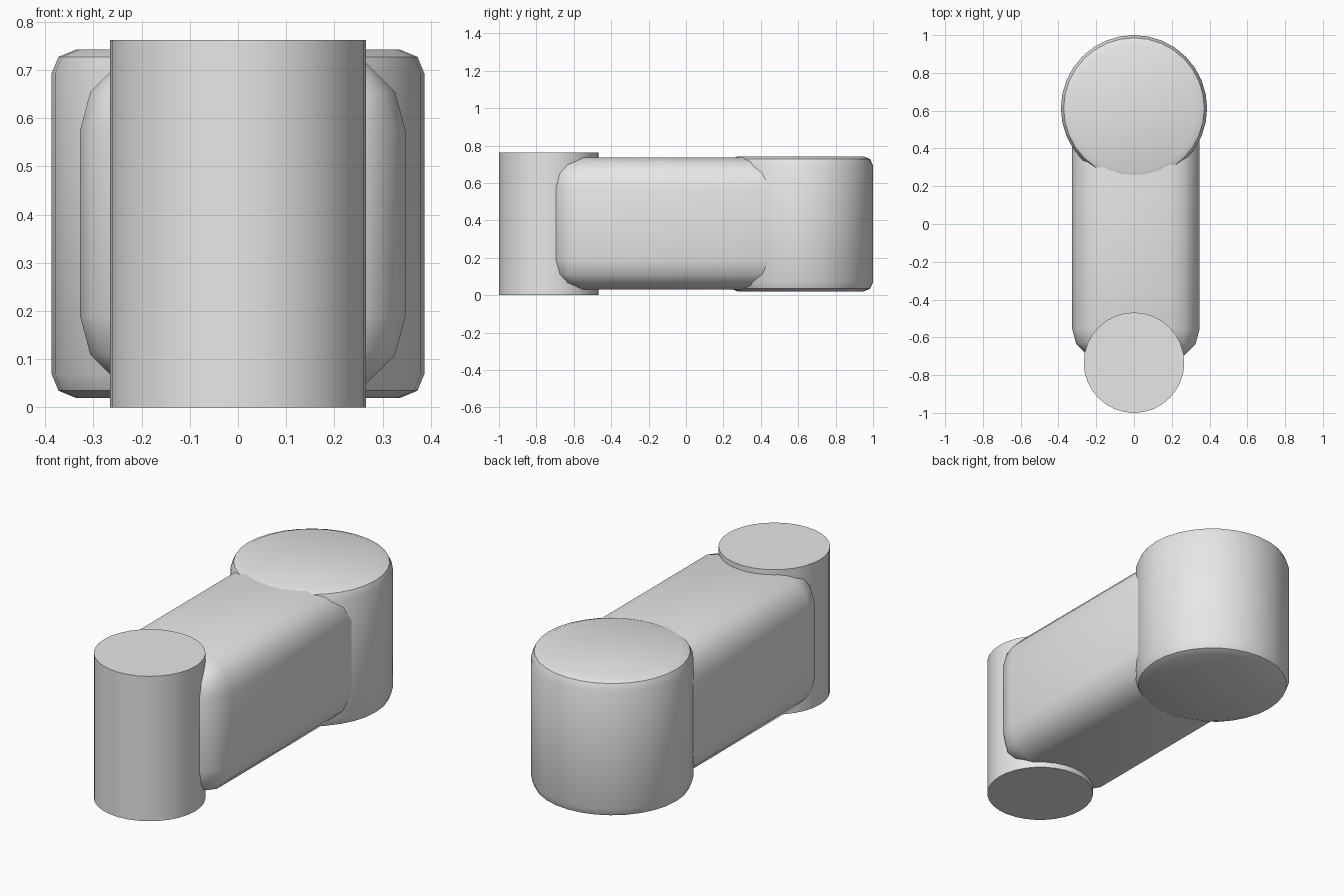
import bpy
from math import radians

cube = bpy.data.objects.get("Cube")
if cube:
    bpy.data.objects.remove(cube, do_unlink=True)

# Single light grey finish
grey = bpy.data.materials.new("light_grey")
grey.use_nodes = True
colour = (0.8, 0.8, 0.8, 1)
grey.diffuse_color = colour
grey.node_tree.nodes["Principled BSDF"].inputs["Base Color"].default_value = colour


def finish(name, bevel=0, segments=1):
    """Name, colour, round and smooth the active part."""
    obj = bpy.context.object
    obj.name = name
    obj.data.materials.append(grey)
    bpy.ops.object.transform_apply(location=False, rotation=False, scale=True)
    if bevel:
        mod = obj.modifiers.new("rounded_edges", 'BEVEL')
        mod.width = bevel
        mod.segments = segments
        mod.limit_method = 'ANGLE'
        mod.angle_limit = radians(40)
        bpy.ops.object.modifier_apply(modifier=mod.name)
    bpy.ops.object.shade_smooth_by_angle(angle=radians(29))


def post(name, radius, bottom, top, y, bevel=0, segments=1):
    bpy.ops.mesh.primitive_cylinder_add(
        vertices=32, radius=radius, depth=top - bottom,
        location=(0, y, (top + bottom) / 2))
    finish(name, bevel, segments)


# Upright posts at each end
post("front_post", 0.266, 0, 0.762, -0.734)
post("rear_post", 0.387, 0.02, 0.742, 0.613, 0.05, 2)

# Rounded arm joining the posts
bpy.ops.mesh.primitive_cube_add(size=1, location=(0.01, 0.01, 0.382))
bpy.context.object.scale = (0.675, 1.45, 0.706)
finish("connecting_arm", 0.16, 3)
